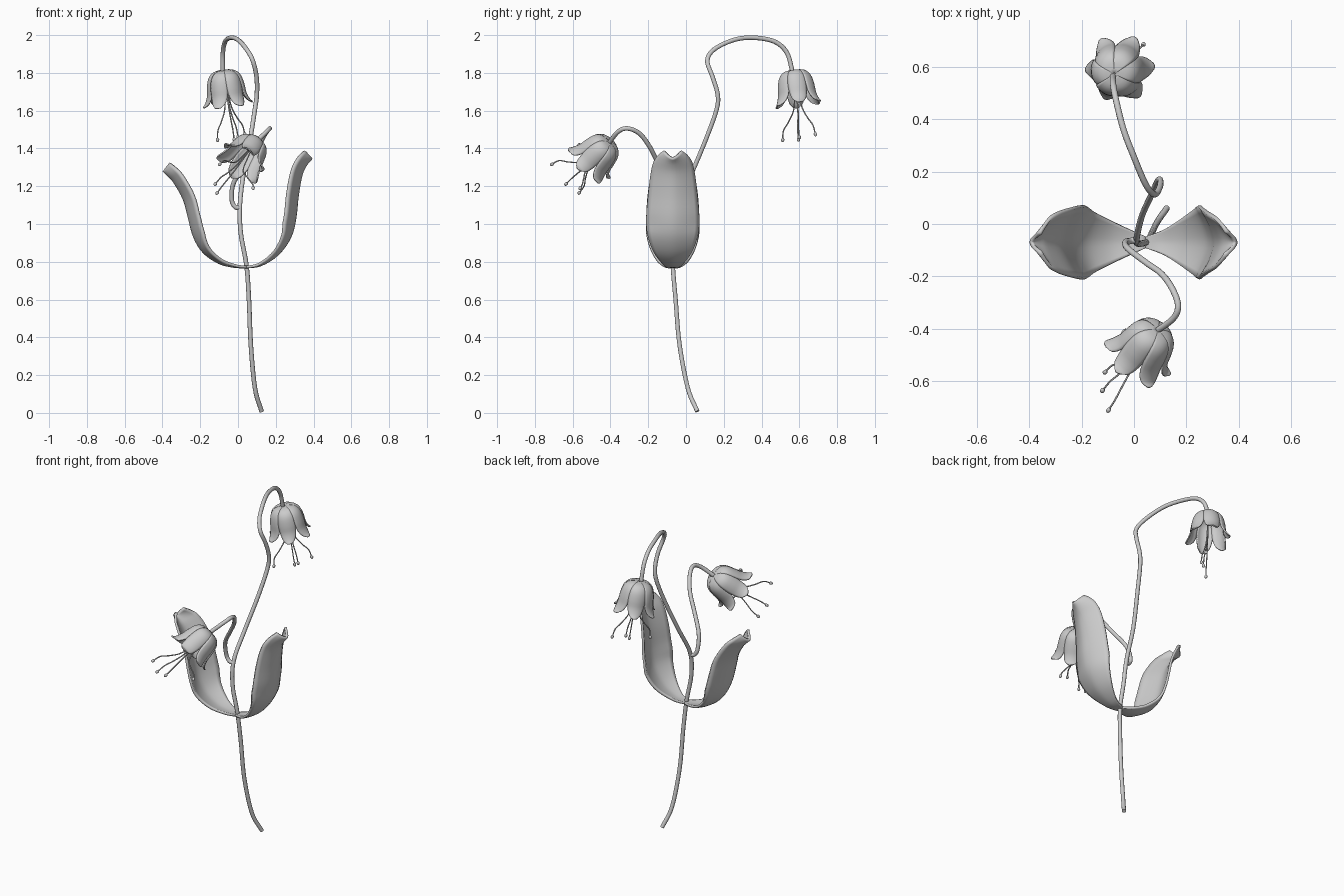
import bpy, bmesh, math
from mathutils import Vector

if "Cube" in bpy.data.objects:
    bpy.data.objects.remove(bpy.data.objects["Cube"])


def smooth_path(pts, n=6):
    """Catmull-Rom interpolation through points of any dimension."""
    pts = [Vector(p) for p in pts]
    p = [2 * pts[0] - pts[1]] + pts + [2 * pts[-1] - pts[-2]]
    out = []
    for i in range(1, len(p) - 2):
        a, b, c, d = p[i - 1:i + 3]
        for k in range(n):
            t = k / n
            out.append(0.5 * (2 * b + (c - a) * t + (2 * a - 5 * b + 4 * c - d) * t ** 2
                              + (3 * b - a - 3 * c + d) * t ** 3))
    return out + [pts[-1]]


def tube(name, pts, radius, res=3):
    cu = bpy.data.curves.new(name, 'CURVE')
    cu.dimensions = '3D'
    cu.bevel_depth = radius
    cu.bevel_resolution = res
    cu.use_fill_caps = True
    path = smooth_path(pts)
    sp = cu.splines.new('POLY')
    sp.points.add(len(path) - 1)
    for q, v in zip(sp.points, path):
        q.co = (*v, 1)
    sp.use_smooth = True
    ob = bpy.data.objects.new(name, cu)
    bpy.context.collection.objects.link(ob)


def sheet(name, grids, thickness, offset):
    """One object from several point grids, thickened and smooth."""
    bm = bmesh.new()
    for g in grids:
        vs = [[bm.verts.new(p) for p in row] for row in g]
        for r0, r1 in zip(vs, vs[1:]):
            for j in range(len(r0) - 1):
                bm.faces.new((r0[j], r0[j + 1], r1[j + 1], r1[j]))
    me = bpy.data.meshes.new(name)
    bm.to_mesh(me)
    bm.free()
    ob = bpy.data.objects.new(name, me)
    bpy.context.collection.objects.link(ob)
    m = ob.modifiers.new('thickness', 'SOLIDIFY')
    m.thickness = thickness
    m.offset = offset
    bpy.context.view_layer.objects.active = ob
    ob.select_set(True)
    bpy.ops.object.shade_smooth_by_angle(angle=math.radians(50))
    ob.select_set(False)


# Stems
tube('main_stem', [(.125, .06, .008), (.09, .01, .13), (.068, -.034, .36), (.058, -.055, .6),
                   (.045, -.07, .78), (.015, -.075, .95), (.01, -.055, 1.1), (.03, .03, 1.27),
                   (.066, .11, 1.46), (.09, .163, 1.61), (.1, .167, 1.69), (.098, .14, 1.78),
                   (.078, .113, 1.865), (.045, .15, 1.925), (0, .255, 1.975), (-.04, .36, 1.986),
                   (-.068, .47, 1.965), (-.08, .535, 1.905), (-.08, .565, 1.8)], .012)
tube('side_stem', [(.01, -.06, 1.085), (-.015, -.065, 1.09), (-.033, -.07, 1.13), (-.022, -.095, 1.22),
                   (.05, -.15, 1.325), (.105, -.19, 1.405), (.145, -.245, 1.478), (.168, -.31, 1.506),
                   (.15, -.36, 1.488), (.085, -.41, 1.425)], .012)


# Leaves: stations of (x, z, half width) along the midrib, channelled inwards
def leaf(name, stations, side):
    path = smooth_path(stations, 4)
    grid = []
    for i, (x, z, w) in enumerate(path):
        a, b = path[max(i - 1, 0)], path[min(i + 1, len(path) - 1)]
        t = Vector((b[0] - a[0], b[1] - a[1])).normalized()
        n = Vector((-t.y, t.x)) * side
        s = i / (len(path) - 1)
        depth = .055 * min(1, s / .45) ** 1.5
        row = []
        for j in range(13):
            v = j / 6 - 1
            d = depth * abs(v) ** 1.6
            row.append((x + n.x * d, -.07 + w * v, z + n.y * d))
        grid.append(row)
    sheet(name, [grid], .014, 0)


leaf('right_leaf', [(.045, .772, .022), (.12, .783, .05), (.21, .84, .1), (.275, .93, .132),
                    (.302, 1.03, .137), (.315, 1.15, .127), (.335, 1.26, .112), (.36, 1.315, .09),
                    (.39, 1.35, .042)], 1)
leaf('left_leaf', [(.045, .772, .022), (-.02, .775, .05), (-.1, .795, .085), (-.18, .85, .118),
                   (-.23, .93, .137), (-.258, 1.03, .137), (-.285, 1.13, .13), (-.335, 1.22, .112),
                   (-.365, 1.255, .085), (-.394, 1.282, .035)], -1)


# Flowers: six overlapping petals round an axis, plus stamens
def flower(name, base, axis, ref, flare, tips):
    base, axis, ref = Vector(base), Vector(axis).normalized(), Vector(ref)
    e1 = (ref - axis * ref.dot(axis)).normalized()
    e2 = axis.cross(e1)
    # (radius, depth along axis, half angle in degrees)
    prof = smooth_path([(.004, -.001, 32), (.055, .007, 32), (.084, .036, 32), (.097, .085, 31),
                        (.101 + flare * .3, .13, 27), (.113 + flare * .7, .165, 18),
                        (.128 + flare, .188 - flare, 6)], 3)
    petals = []
    for k in range(6):
        mid = math.radians(60 * k)
        grid = []
        for r, h, half in prof:
            row = []
            for j in range(9):
                v = j / 4 - 1
                ang = mid + math.radians(half) * v
                rr = r * (1 - .05 * v * v + .02 * v)
                row.append(base + axis * h + (e1 * math.cos(ang) + e2 * math.sin(ang)) * rr)
            grid.append(row)
        petals.append(grid)
    sheet(name + '_petals', petals, .007, 0)
    for i, tip in enumerate(tips):
        tip = Vector(tip)
        off = tip - base
        h = off.dot(axis)
        side = off - axis * h
        pts = [base + axis * .01, base + axis * .1 + side * .1, base + axis * .2 + side * .25,
               base + axis * (.2 + (h - .2) * .4) + side * .58,
               base + axis * (.2 + (h - .2) * .68) + side * .9, tip]
        tube(f'{name}_filament_{i}', pts, .0035, 1)
        bpy.ops.mesh.primitive_uv_sphere_add(segments=10, ring_count=6, radius=.009, location=tip)
        ob = bpy.context.object
        ob.name = f'{name}_anther_{i}'
        ob.scale.z = 1.3
        ob.rotation_euler = (pts[-1] - pts[-2]).to_track_quat('Z', 'Y').to_euler()
        bpy.ops.object.shade_smooth()
        ob.select_set(False)


flower('upper_flower', (-.075, .573, 1.812), (.12, .12, -1), (1, .09, 0), .004,
       [(-.108, .512, 1.445), (-.02, .595, 1.447), (.036, .685, 1.475), (.0, .6, 1.46)])
flower('lower_flower', (.09, -.405, 1.432), (-.45, -.63, -.65), (-.124, .06, .033), .014,
       [(-.097, -.71, 1.316), (-.12, -.635, 1.212), (-.11, -.565, 1.165), (.08, -.56, 1.19)])
